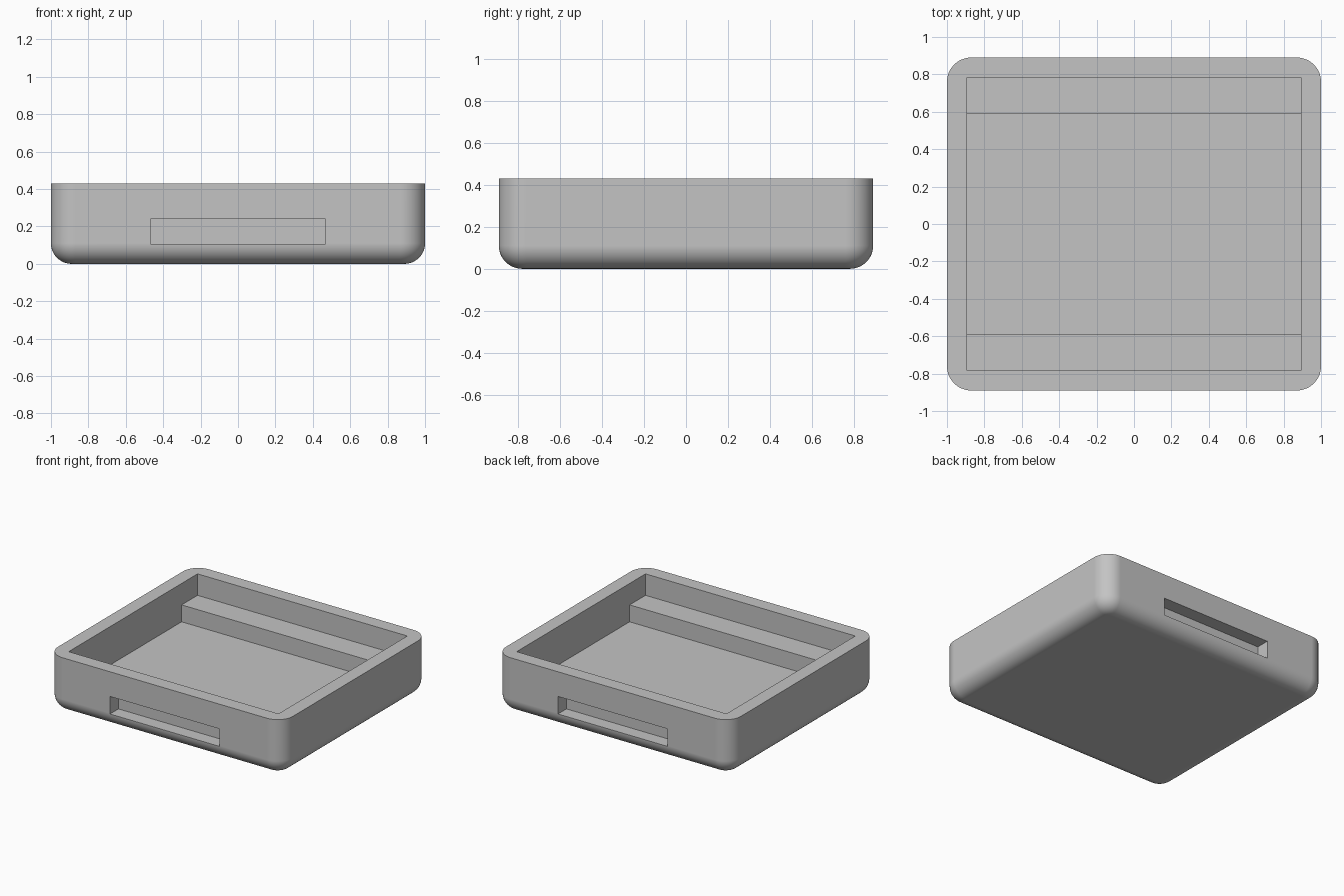
import bpy, bmesh, math

cube = bpy.data.objects.get("Cube")
if cube:
    bpy.data.objects.remove(cube, do_unlink=True)

# Overall sizes
HALF_X, HALF_Y, HEIGHT = 1.0, 0.89, 0.43
CORNER_R, BASE_R = 0.13, 0.11
POCKET_X, POCKET_Y, WELL_Y = 0.893, 0.783, 0.59
LEDGE_Z, FLOOR_Z = 0.265, 0.135
SLOT_X, SLOT_LOW, SLOT_HIGH, SLOT_DEPTH = 0.467, 0.105, 0.24, 0.103

grey = bpy.data.materials.new("plain_grey")
grey.use_nodes = True
grey.diffuse_color = (0.55, 0.55, 0.55, 1)
grey.node_tree.nodes["Principled BSDF"].inputs["Base Color"].default_value = grey.diffuse_color


def prism(bm, profile, half_length):
    """Extrude a closed (y, z) profile along x."""
    face = bm.faces.new([bm.verts.new((-half_length, y, z)) for y, z in profile])
    moved = bmesh.ops.extrude_face_region(bm, geom=[face])["geom"]
    verts = [g for g in moved if isinstance(g, bmesh.types.BMVert)]
    bmesh.ops.translate(bm, verts=verts, vec=(2 * half_length, 0, 0))
    bmesh.ops.recalc_face_normals(bm, faces=bm.faces)


def box_profile(y0, y1, z0, z1):
    return [(y0, z0), (y1, z0), (y1, z1), (y0, z1)]


def make_object(name, bm):
    mesh = bpy.data.meshes.new(name)
    bm.to_mesh(mesh)
    bm.free()
    mesh.materials.append(grey)
    obj = bpy.data.objects.new(name, mesh)
    bpy.context.collection.objects.link(obj)
    return obj


def round_edges(bm, test, radius):
    edges = [e for e in bm.edges if test(*(v.co for v in e.verts))]
    bmesh.ops.bevel(bm, geom=edges, offset=radius, segments=12, profile=0.5, affect='EDGES')


# Tray body: rounded upright corners, then a rounded underside
bm = bmesh.new()
prism(bm, box_profile(-HALF_Y, HALF_Y, 0, HEIGHT), HALF_X)
round_edges(bm, lambda a, b: abs(a.z - b.z) > 0.1, CORNER_R)
round_edges(bm, lambda a, b: max(a.z, b.z) < 0.001, BASE_R)
tray = make_object("tray_body", bm)

# Stepped pocket: leaves a ledge along the front and the back
cutters = []
top = HEIGHT + 0.1
half_step = [(WELL_Y, FLOOR_Z), (WELL_Y, LEDGE_Z), (POCKET_Y, LEDGE_Z), (POCKET_Y, top)]
bm = bmesh.new()
prism(bm, half_step + [(-y, z) for y, z in reversed(half_step)], POCKET_X)
cutters.append(make_object("pocket_cutter", bm))

# Finger slots in the front and back walls
for name, side in (("front_slot_cutter", -1), ("back_slot_cutter", 1)):
    bm = bmesh.new()
    inner, outer = side * (HALF_Y - SLOT_DEPTH), side * (HALF_Y + 0.1)
    prism(bm, box_profile(inner, outer, SLOT_LOW, SLOT_HIGH), SLOT_X)
    cutters.append(make_object(name, bm))

# Cut the tray, then remove the cutters
bpy.ops.object.select_all(action='DESELECT')
bpy.context.view_layer.objects.active = tray
tray.select_set(True)
for cutter in cutters:
    cutter.hide_render = True
    cut = tray.modifiers.new(cutter.name, 'BOOLEAN')
    cut.operation, cut.solver, cut.object = 'DIFFERENCE', 'EXACT', cutter
    bpy.ops.object.modifier_apply(modifier=cut.name)
    bpy.data.objects.remove(cutter, do_unlink=True)

# Smooth fillets with flat walls
bpy.ops.object.shade_smooth_by_angle(angle=math.radians(30))
flat = tray.modifiers.new("flat_walls", 'WEIGHTED_NORMAL')
flat.keep_sharp = True
